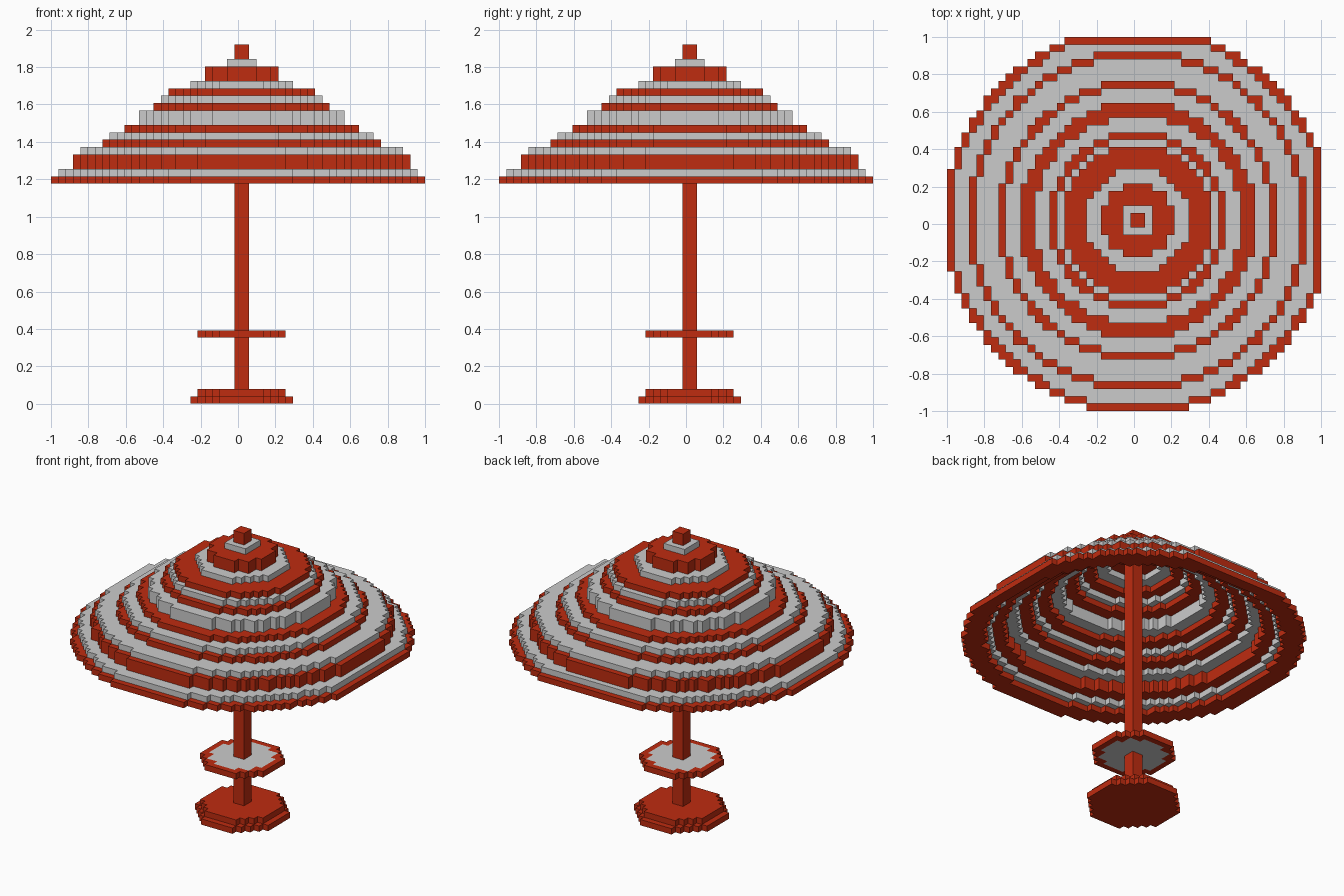
import bpy, bmesh, math

if "Cube" in bpy.data.objects:
    bpy.data.objects.remove(bpy.data.objects["Cube"])

U = 2 / 51          # cube size
C = 26              # grid index of the pole axis

def material(name, rgb):
    m = bpy.data.materials.new(name)
    m.diffuse_color = (*rgb, 1)
    m.use_nodes = True
    m.node_tree.nodes["Principled BSDF"].inputs["Base Color"].default_value = m.diffuse_color
    return m

MATS = [material("red", (0.52, 0.025, 0.005)), material("light grey", (0.6, 0.6, 0.6))]
RED, GREY = 0, 1
parts = {}          # part name -> {cell: colour}

def disc(r, inner=0, limit=51):
    """Cells of a stepped disc or ring round the pole axis."""
    big, small = max(2.13, r * 1.015), inner * 1.015
    cells = []
    for i in range(limit):
        for j in range(limit):
            d = math.hypot(i + .5 - C, j + .5 - C)
            if small < d <= big:
                cells.append((i, j))
    return cells

def add(name, cells, z0, z1, colour):
    part = parts.setdefault(name, {})
    for i, j in cells:
        for k in range(z0, z1):
            part[i, j, k] = colour

pole = [(i, j) for i in (25, 26) for j in (25, 26)]

# Base: two stepped discs
add("base", disc(7), 0, 1, RED)
add("base", disc(6), 1, 2, RED)

# Tray: grey disc with a red rim
add("tray", disc(6), 9, 10, RED)
add("tray", disc(5), 9, 10, GREY)

# Pole with the finial on top
add("pole", pole, 2, 49, RED)

# Canopy: hollow stepped rings of (radius, layers), colours alternating
rings = [(26, 1), (25, 1), (23, 2), (22, 1), (19, 1), (18, 1), (16, 1), (14, 2),
         (12, 1), (11, 1), (10, 1), (7, 1), (5, 2), (2, 1)]
z = 30
for n, (r, h) in enumerate(rings):
    nxt = rings[n + 1][0] if n + 1 < len(rings) else 0
    inner = max(0, min(nxt - 1, r - 3))
    add(f"canopy_ring_{n + 1}", disc(r, inner, 50 if r == 25 else 51), z, z + h, n % 2)
    z += h

# The pole runs through every other part
for name, part in parts.items():
    if name != "pole":
        for c in parts["pole"]:
            part.pop(c, None)

solid = set().union(*parts.values())

def build(name, part):
    """Mesh the outer faces of the cells."""
    bm = bmesh.new()
    verts = {}
    def vert(p):
        if p not in verts:
            verts[p] = bm.verts.new((p[0] * U - 1, p[1] * U - 1, p[2] * U))
        return verts[p]
    for cell, colour in part.items():
        for axis in range(3):
            a, b = (axis + 1) % 3, (axis + 2) % 3
            for side in (0, 1):
                near = list(cell)
                near[axis] += 2 * side - 1
                if tuple(near) in solid:
                    continue
                loop = []
                for da, db in ((0, 0), (1, 0), (1, 1), (0, 1)):
                    p = list(cell)
                    p[axis] += side
                    p[a] += da
                    p[b] += db
                    loop.append(vert(tuple(p)))
                f = bm.faces.new(loop if side else loop[::-1])
                f.material_index = colour
    me = bpy.data.meshes.new(name)
    bm.to_mesh(me)
    bm.free()
    for m in MATS:
        me.materials.append(m)
    bpy.context.collection.objects.link(bpy.data.objects.new(name, me))

for name, part in parts.items():
    build(name, part)
